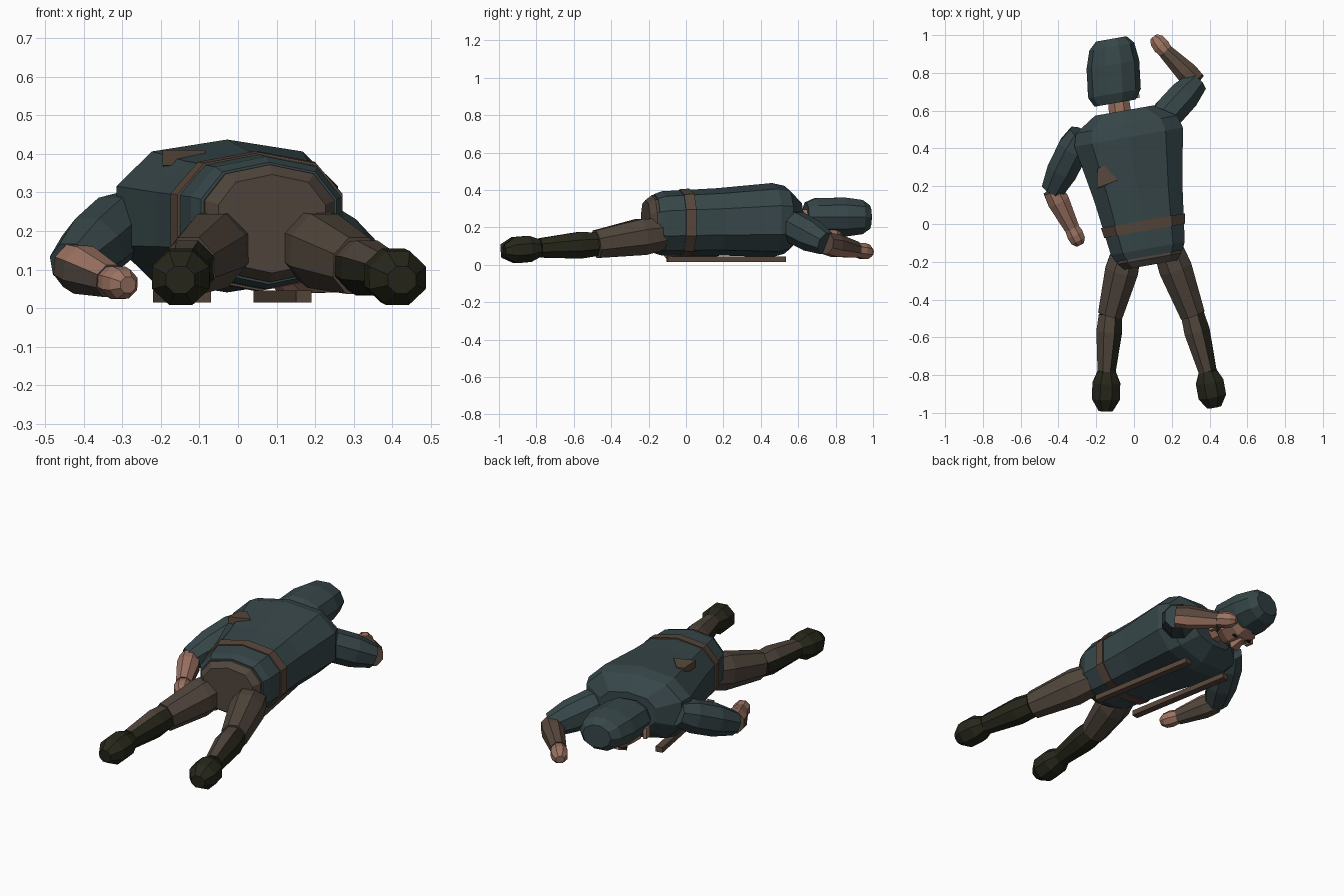
import bpy, bmesh, math
from mathutils import Vector, Matrix

default_cube = bpy.data.objects.get("Cube")
if default_cube:
    bpy.data.objects.remove(default_cube)


def material(name, red, green, blue):
    mat = bpy.data.materials.new(name)
    mat.use_nodes = True
    colour = (red, green, blue, 1)
    mat.diffuse_color = colour
    mat.node_tree.nodes["Principled BSDF"].inputs["Base Color"].default_value = colour
    return mat


TEAL = material("dark teal cloth", .038, .062, .067)
BROWN = material("brown trousers", .08, .06, .045)
LEATHER = material("leather brown", .095, .062, .043)
SKIN = material("skin", .33, .17, .12)
OLIVE = material("dark olive boots", .02, .02, .011)

UP = Vector((0, 0, 1))
TURN = math.radians(10)  # heading of the trunk
ACROSS = Vector((math.cos(TURN), math.sin(TURN), 0))

# Thickness profiles: (fraction along the part, scale of the cross-section)
STRAIGHT = ((0, 1), (1, 1))
MUSCLE = ((0, .9), (.3, 1.1), (1, 1))
ROUNDED = ((0, .65), (.3, 1), (.7, 1), (1, .5))


def finish(name, bm, mats, rule=None):
    bmesh.ops.recalc_face_normals(bm, faces=bm.faces)
    bm.normal_update()
    if rule:
        for face in bm.faces:
            face.material_index = int(rule(face.normal))
    mesh = bpy.data.meshes.new(name)
    bm.to_mesh(mesh)
    bm.free()
    for mat in mats:
        mesh.materials.append(mat)
    bpy.context.collection.objects.link(bpy.data.objects.new(name, mesh))


def tube(name, start, end, start_size, end_size, mats, profile=STRAIGHT,
         sides=8, across=None, boxiness=1, rule=None):
    """Loft a faceted tube; sizes are (half width, half height)."""
    bm = bmesh.new()
    start, end = Vector(start), Vector(end)
    start_size, end_size = Vector(start_size), Vector(end_size)
    axis = (end - start).normalized()
    side = across or axis.cross(UP).normalized()
    up = UP if across else side.cross(axis)
    # Limbs have a flat facet on top, the trunk has a ridge
    shift = 0 if boxiness < 1 else math.pi / sides
    grow = 1 / math.cos(shift)
    loops = []
    for along, scale in profile:
        centre = start + (end - start) * along
        size = (start_size + (end_size - start_size) * along) * scale * grow
        loop = []
        for k in range(sides):
            angle = math.tau * k / sides + math.pi / 2 + shift
            c, s = (math.copysign(abs(v) ** boxiness, v)
                    for v in (math.cos(angle), math.sin(angle)))
            loop.append(bm.verts.new(centre + side * c * size.x + up * s * size.y))
        loops.append(loop)
    for near, far in zip(loops, loops[1:]):
        for k in range(sides):
            bm.faces.new((near[k - 1], near[k], far[k], far[k - 1]))
    bm.faces.new(loops[0])
    bm.faces.new(loops[-1])
    finish(name, bm, mats, rule)


def box(name, centre, size, mat):
    bm = bmesh.new()
    matrix = (Matrix.Translation(centre) @ Matrix.Rotation(TURN, 4, "Z")
              @ Matrix.Diagonal((*size, 1)))
    bmesh.ops.create_cube(bm, size=1, matrix=matrix)
    finish(name, bm, [mat])


def trunk(name, mat, profile):
    """Jacket, belt and trouser seat share one tapering cross-section."""
    tube(name, (.08, -.17, .22), (-.035, .5, .24), (.2, .17), (.31, .2), [mat],
         profile, sides=10, across=ACROSS, boxiness=.8)


trunk("jacket", TEAL, ((0, .93), (.06, 1), (.5, .97), (.94, 1), (1.04, .9), (1.15, .5)))
trunk("belt", LEATHER, ((.2, 1.02), (.28, 1.02)))
trunk("trouser_seat", BROWN, ((.1, .85), (-.02, .9), (-.07, .76)))

# Harness straps under the chest and a patch on the back
for label, x in (("right", -.145), ("left", .115)):
    box(label + "_chest_strap", (x, .215, .03), (.04, .64, .03), LEATHER)
tube("back_patch", (-.175, .3, .385), (-.14, .21, .39), (.02, .02), (.06, .02),
     [LEATHER], sides=4)


def leg(label, hip, knee, ankle, toe):
    hip, knee, ankle, toe = (Vector(joint) for joint in (hip, knee, ankle, toe))
    tube(label + "_thigh", hip, knee, (.086, .094), (.066, .074), [BROWN], MUSCLE)
    # Boots wrap the left side and underside of the calf
    tube(label + "_lower_leg", knee, ankle, (.068, .07), (.048, .052), [BROWN, OLIVE],
         MUSCLE, rule=lambda normal: normal.z - normal.x / 2 < .55)
    tube(label + "_foot", ankle, toe, (.074, .07), (.074, .07), [OLIVE], ROUNDED)


leg("right", (-.04, -.15, .165), (-.125, -.48, .11), (-.145, -.78, .09), (-.15, -.99, .073))
leg("left", (.18, -.13, .165), (.31, -.48, .11), (.39, -.78, .09), (.425, -.97, .073))


def arm(label, shoulder, elbow, wrist, tip, sleeve, palm, rule):
    shoulder, elbow, wrist, tip = (Vector(joint) for joint in (shoulder, elbow, wrist, tip))
    tube(label + "_upper_arm", shoulder, elbow, (.088, .09), (.067, .067), [TEAL],
         ((0, .7), (.25, 1), (.65, 1.1), (1, .9)))
    tube(label + "_forearm", elbow, wrist, (.058, .062), (.04, .042), [sleeve, palm],
         MUSCLE, rule=rule)
    tube(label + "_hand", wrist, tip, (.044, .043), (.044, .042), [SKIN],
         ((0, .85), (.4, 1), (.75, .9), (1, .5)))


# Right arm lies back along the body, left arm reaches past the head
arm("right", (-.28, .48, .24), (-.43, .18, .11), (-.33, -.02, .07), (-.285, -.11, .06),
    SKIN, BROWN, lambda normal: normal.z < .3)
arm("left", (.13, .53, .23), (.33, .75, .113), (.17, .91, .08), (.105, .99, .066),
    LEATHER, SKIN, lambda normal: normal.z < -.3)

# Head: long cap over a downturned face
tube("neck", (-.07, .56, .235), (-.085, .68, .24), (.06, .06), (.055, .055), [SKIN])
tube("cap", (-.1, .64, .255), (-.12, .98, .255), (.135, .1), (.13, .104), [TEAL],
     ((0, .78), (.15, 1), (.6, 1.02), (.88, .88), (1, .6)), sides=10, across=ACROSS)
tube("face", (-.1, .655, .185), (-.11, .85, .19), (.1, .07), (.1, .065), [SKIN],
     ROUNDED, across=ACROSS)
tube("nose", (-.105, .715, .1), (-.11, .785, .12), (.024, .022), (.012, .014),
     [SKIN], sides=4)
box("mouth", (-.103, .69, .112), (.06, .012, .009), LEATHER)
for label, sign in (("right", -1), ("left", 1)):
    box(label + "_eye", (-.108 + sign * .045, .78, .124), (.03, .015, .009), OLIVE)
    box(label + "_ear", (-.108 + sign * .125, .69, .2), (.02, .045, .06), SKIN)
